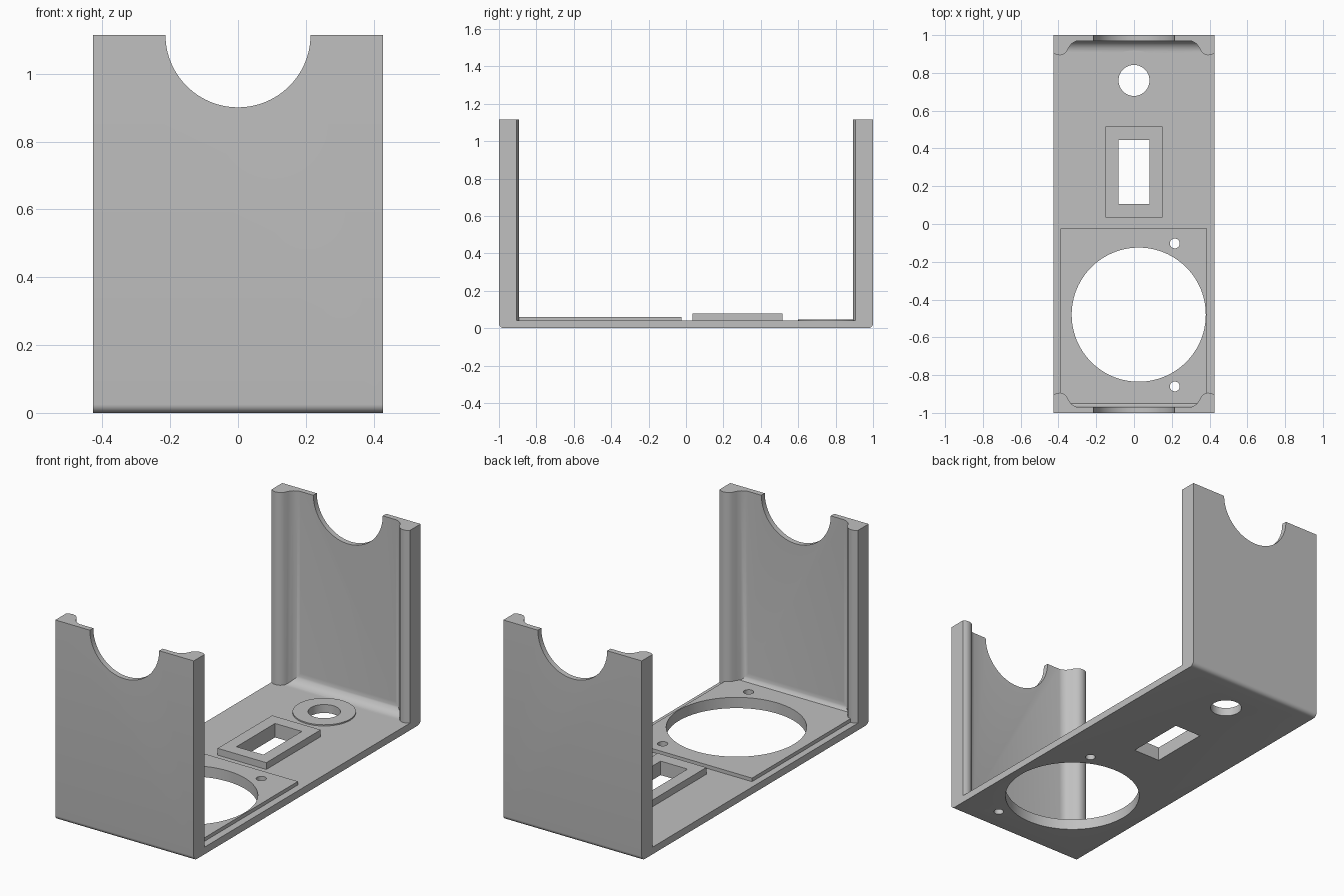
import bpy
from math import sin, cos, pi, radians

cube = bpy.data.objects.get("Cube")
if cube:
    bpy.data.objects.remove(cube, do_unlink=True)

grey = bpy.data.materials.new("plain grey")
grey.use_nodes = True
grey.diffuse_color = (0.53, 0.53, 0.53, 1)
grey.node_tree.nodes["Principled BSDF"].inputs["Base Color"].default_value = grey.diffuse_color

HALF_W, HEIGHT, FLOOR, WALL = 0.427, 1.115, 0.04, 0.97


def prism(name, points, low, high, axis="z"):
    """Extrude a closed outline along z (points x, y) or x (points y, z)."""
    def place(p, t):
        return (p[0], p[1], t) if axis == "z" else (t, p[0], p[1])
    n = len(points)
    verts = [place(p, t) for t in (low, high) for p in points]
    faces = [list(range(n))[::-1], list(range(n, 2 * n))]
    faces += [[i, (i + 1) % n, (i + 1) % n + n, i + n] for i in range(n)]
    area = sum(points[i - 1][0] * points[i][1] - points[i][0] * points[i - 1][1]
               for i in range(n))
    if area < 0:
        faces = [f[::-1] for f in faces]
    mesh = bpy.data.meshes.new(name)
    mesh.from_pydata(verts, [], faces)
    mesh.materials.append(grey)
    obj = bpy.data.objects.new(name, mesh)
    bpy.context.collection.objects.link(obj)
    return obj


def arc(cx, cy, r, start, end, steps):
    angles = [radians(start + (end - start) * i / steps) for i in range(steps + 1)]
    return [(cx + r * cos(a), cy + r * sin(a)) for a in angles]


def circle(cx, cy, r, steps=64):
    return arc(cx, cy, r, 0, 360, steps)[:-1]


def rect(x0, x1, y0, y1):
    return [(x0, y0), (x1, y0), (x1, y1), (x0, y1)]


def combine(target, other, operation):
    """Apply a boolean and remove the helper."""
    mod = target.modifiers.new(operation, "BOOLEAN")
    mod.operation = operation
    mod.solver = "EXACT"
    mod.object = other
    bpy.context.view_layer.objects.active = target
    bpy.ops.object.modifier_apply(modifier=mod.name)
    bpy.data.objects.remove(other, do_unlink=True)


# U-shaped shell with rounded outer edges and filleted inner corners
R, F = 0.025, 0.06
half = arc(1 - R, R, R, -90, 0, 6) + [(1, HEIGHT), (WALL, HEIGHT)]
half += arc(WALL - F, FLOOR + F, F, 0, -90, 10)
outline = half + [(-y, z) for y, z in reversed(half)]
bracket = prism("bracket", outline, -HALF_W, HALF_W, "x")

# Corner posts with a rounded lip flowing into the wall
lip = [(HALF_W, 0.905), (0.41, 0.895), (0.39, 0.893), (0.37, 0.9), (0.355, 0.915),
       (0.345, 0.935), (0.33, 0.955), (0.31, 0.967), (0.29, 0.971)]
post = [(0.29, 0.985), (HALF_W, 0.985)] + lip
for sx in (-1, 1):
    for sy in (-1, 1):
        corner = prism("corner_post", [(x * sx, y * sy) for x, y in post], 0.02, HEIGHT)
        combine(bracket, corner, "UNION")

# Raised pads on the floor
pads = [("large_pad", rect(-0.39, 0.387, -0.95, -0.025), 0.06),
        ("slot_frame", rect(-0.15, 0.15, 0.035, 0.515), 0.078),
        ("washer_pad", circle(0, 0.76, 0.16), 0.047)]
for name, points, top in pads:
    combine(bracket, prism(name, points, 0.02, top), "UNION")

# Openings through the floor
holes = [circle(0.025, -0.48, 0.355, 96), circle(0.216, -0.103, 0.026, 32),
         circle(0.216, -0.86, 0.026, 32), circle(0, 0.76, 0.082),
         rect(-0.083, 0.083, 0.105, 0.445)]
for points in holes:
    combine(bracket, prism("hole_cutter", points, -0.2, 0.2), "DIFFERENCE")

# Half-round notches in both walls
notch = prism("notch_cutter", circle(0, 0, 0.214, 96), -2, 2)
notch.rotation_euler.x = pi / 2
notch.location.z = HEIGHT
bpy.context.view_layer.update()
combine(bracket, notch, "DIFFERENCE")

# Smooth curved surfaces, keep hard edges
bpy.ops.object.select_all(action="DESELECT")
bracket.select_set(True)
bpy.context.view_layer.objects.active = bracket
bpy.ops.object.shade_smooth_by_angle(angle=radians(35))
